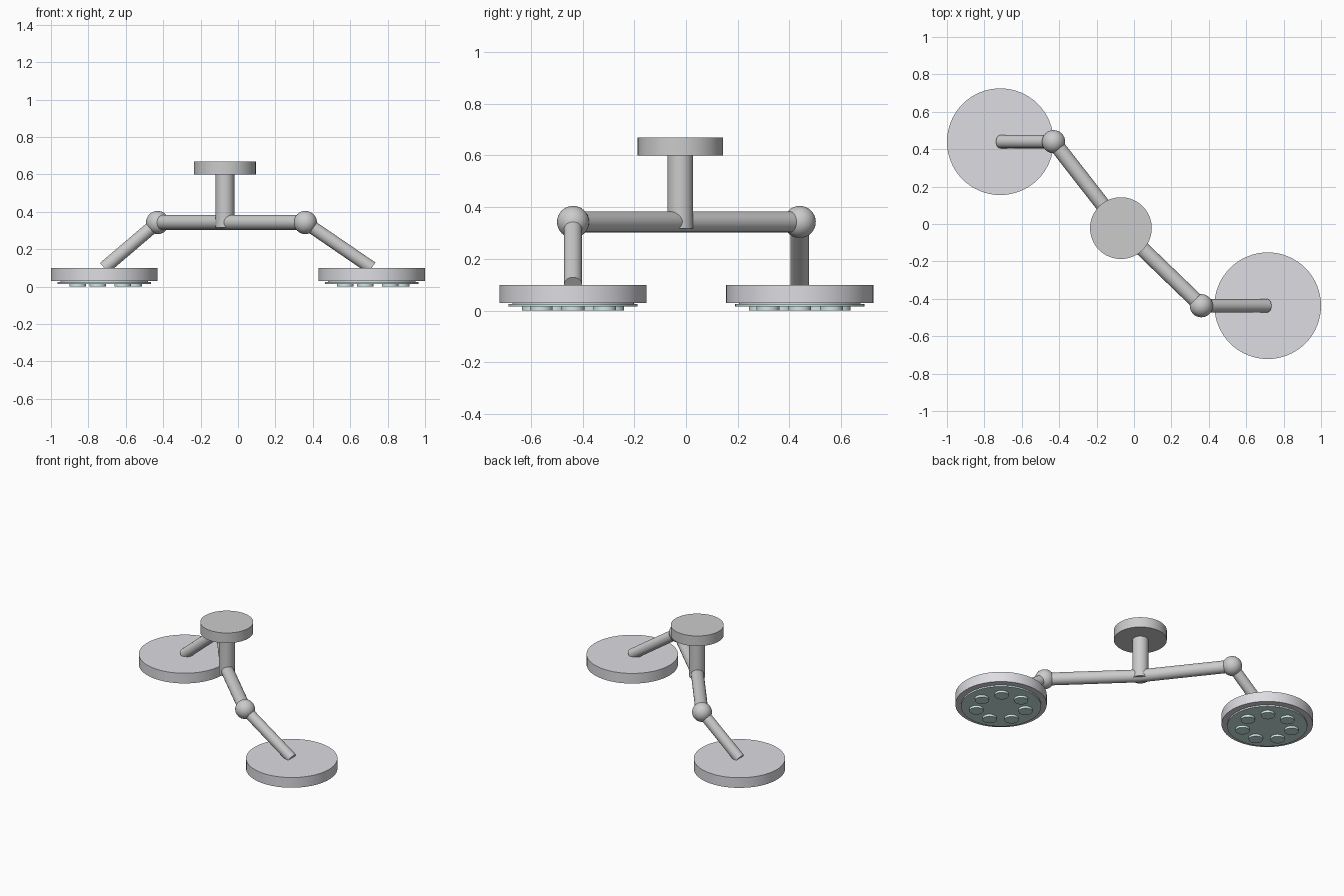
import bpy, math
from mathutils import Vector

if "Cube" in bpy.data.objects:
    bpy.data.objects.remove(bpy.data.objects["Cube"])


def material(name, color):
    m = bpy.data.materials.new(name)
    m.diffuse_color = color
    m.use_nodes = True
    m.node_tree.nodes["Principled BSDF"].inputs["Base Color"].default_value = m.diffuse_color
    return m


shell = material("pale_shell", (0.72, 0.72, 0.76, 1))
glass = material("pale_teal_glass", (0.62, 0.82, 0.80, 1))


def finish(name, mat=None):
    ob = bpy.context.object
    ob.name = name
    bpy.ops.object.shade_smooth_by_angle(angle=math.radians(35))
    if mat:
        ob.data.materials.append(mat)
    return ob


def rod(name, a, b, r, mat=None, sides=48):
    """Capped cylinder running from point a to point b."""
    a, b = Vector(a), Vector(b)
    bpy.ops.mesh.primitive_cylinder_add(
        vertices=sides, radius=r, depth=(b - a).length, location=(a + b) / 2,
        rotation=(b - a).to_track_quat('Z', 'Y').to_euler())
    return finish(name, mat)


def disc(name, x, y, z0, z1, r, mat=None, sides=64):
    return rod(name, (x, y, z0), (x, y, z1), r, mat, sides)


# Ceiling mount and drop stem
CX, CY, ARM_Z = -0.07, -0.022, 0.343
disc("ceiling_mount", CX, CY, 0.60, 0.67, 0.165)
disc("stem", CX, CY, 0.317, 0.61, 0.05)

# Two arms, each with elbow and lamp head: (side, elbow xy, head xy)
for side, (ex, ey), (hx, hy) in (("left", (-0.43, 0.44), (-0.715, 0.44)),
                                 ("right", (0.36, -0.437), (0.715, -0.437))):
    elbow = (ex, ey, ARM_Z)
    rod(side + "_upper_arm", (CX, CY, ARM_Z), elbow, 0.04)
    bpy.ops.mesh.primitive_uv_sphere_add(segments=32, ring_count=16,
                                         radius=0.062, location=elbow)
    finish(side + "_elbow")
    rod(side + "_lower_arm", elbow, (hx, hy, 0.10), 0.035)

    # Lamp head: housing, short neck, lens plate
    disc(side + "_lamp_housing", hx, hy, 0.03, 0.10, 0.285, shell)
    disc(side + "_lens_neck", hx, hy, 0.02, 0.035, 0.235, shell)
    disc(side + "_lens_plate", hx, hy, 0.015, 0.025, 0.25, glass)

    # Ring of seven bulbs
    for i in range(7):
        t = math.tau * i / 7
        disc(f"{side}_bulb_{i + 1}", hx + 0.157 * math.cos(t),
             hy + 0.157 * math.sin(t), 0.0, 0.018, 0.044, glass, 32)
